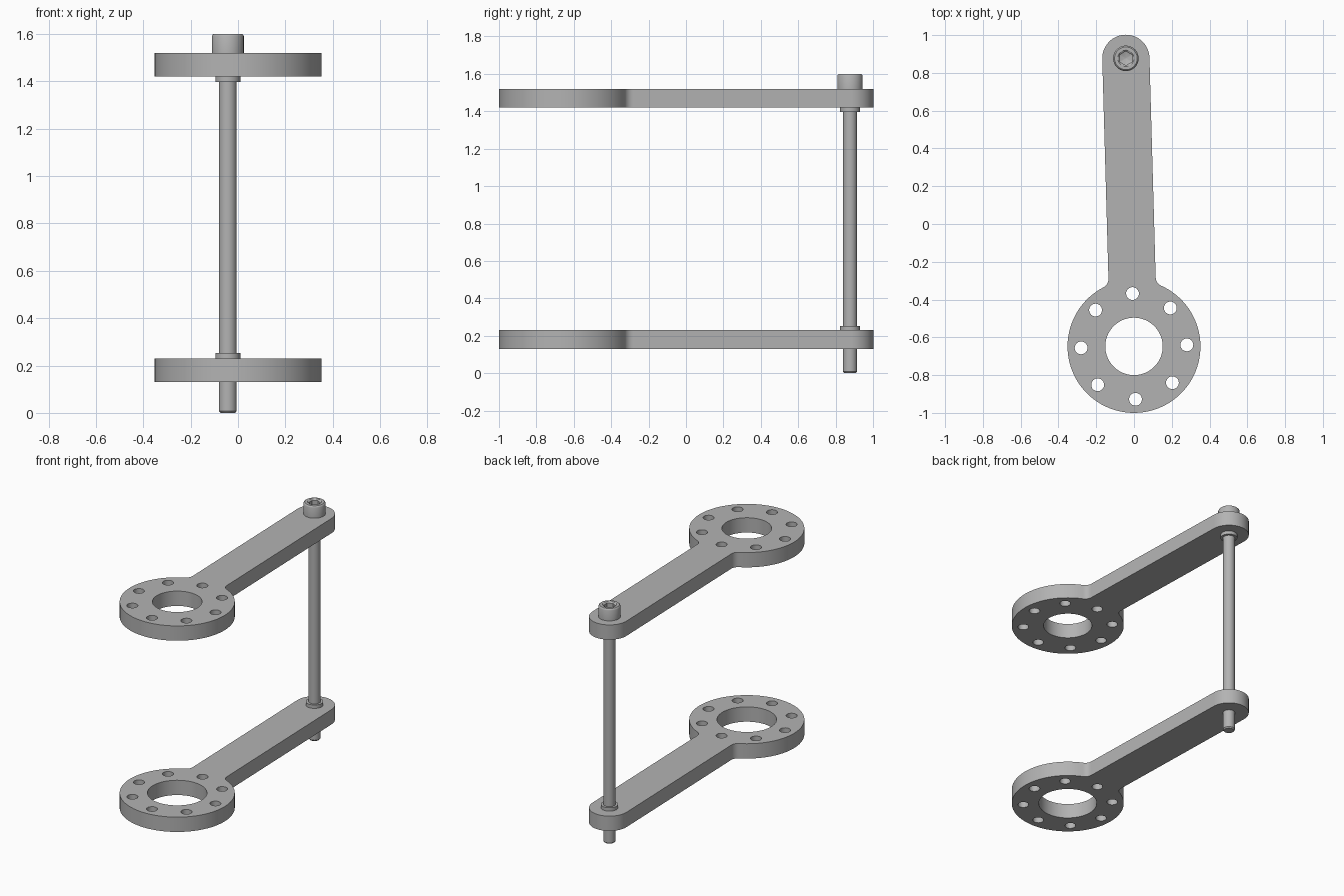
import bpy, bmesh
from math import pi, sin, cos, sqrt, atan2, radians
from mathutils import Matrix, Vector

if "Cube" in bpy.data.objects:
    bpy.data.objects.remove(bpy.data.objects["Cube"], do_unlink=True)

grey = bpy.data.materials.new("metal grey")
GREY = (0.45, 0.45, 0.45, 1)
grey.diffuse_color = GREY
grey.use_nodes = True
grey.node_tree.nodes["Principled BSDF"].inputs["Base Color"].default_value = GREY

# Shared layout: the flange disc centre and the bolt axis
DISC = Vector((0, -0.648, 0))
BOLT = Vector((-0.043, 0.877, 0))
REACH = (BOLT - DISC).length
TILT = atan2(DISC.x - BOLT.x, BOLT.y - DISC.y)
DISC_R, ARM_R, FILLET = 0.352, 0.125, 0.05


def finish(bm, name):
    bmesh.ops.recalc_face_normals(bm, faces=bm.faces)
    mesh = bpy.data.meshes.new(name)
    bm.to_mesh(mesh)
    bm.free()
    mesh.materials.append(grey)
    obj = bpy.data.objects.new(name, mesh)
    bpy.context.collection.objects.link(obj)
    bpy.ops.object.select_all(action='DESELECT')
    obj.select_set(True)
    bpy.context.view_layer.objects.active = obj
    bpy.ops.object.shade_smooth_by_angle(angle=radians(30))
    return obj


def arc(cx, cy, r, start, end, n):
    return [(cx + r * cos(start + (end - start) * i / n),
             cy + r * sin(start + (end - start) * i / n)) for i in range(n + 1)]


def circle(cx, cy, r, n):
    return arc(cx, cy, r, 0, 2 * pi, n)[:-1]


def outline():
    """Disc with a round-ended arm along +y and filleted corners."""
    fx = ARM_R + FILLET
    fy = sqrt((DISC_R + FILLET) ** 2 - fx ** 2)
    a = atan2(fy, fx)
    return (arc(0, 0, DISC_R, pi - a, 2 * pi + a, 80)
            + arc(fx, fy, FILLET, pi + a, pi, 8)[1:]
            + arc(0, REACH, ARM_R, 0, pi, 32)
            + arc(-fx, fy, FILLET, 0, -a, 8)[:-1])


def plate(name, z, thickness, bore):
    bm = bmesh.new()
    loops = [outline(), circle(0, 0, bore, 64)]
    for i in range(8):
        a = pi / 2 + i * pi / 4
        loops.append(circle(0.28 * cos(a), 0.28 * sin(a), 0.034, 24))
    for loop in loops:
        vs = [bm.verts.new((x, y, 0)) for x, y in loop]
        for i, v in enumerate(vs):
            bm.edges.new((vs[i - 1], v))
    bmesh.ops.triangle_fill(bm, edges=bm.edges[:], use_beauty=True,
                            normal=(0, 0, 1))
    geo = bmesh.ops.extrude_face_region(bm, geom=bm.faces[:],
                                        use_keep_orig=True)["geom"]
    bmesh.ops.translate(bm, vec=(0, 0, thickness),
                        verts=[g for g in geo if isinstance(g, bmesh.types.BMVert)])
    place = Matrix.Translation(DISC + Vector((0, 0, z))) @ Matrix.Rotation(TILT, 4, 'Z')
    bmesh.ops.transform(bm, matrix=place, verts=bm.verts)
    return finish(bm, name)


def lathe(name, rings, n=48):
    """Loft (radius, z, is_hexagon) rings on the bolt axis and cap both ends."""
    bm = bmesh.new()
    loops = []
    for r, z, hexagon in rings:
        vs = []
        for i in range(n):
            a = 2 * pi * i / n
            k = r / cos(a % (pi / 3) - pi / 6) if hexagon else r
            a += pi / 6 + TILT
            vs.append(bm.verts.new((BOLT.x + k * cos(a), BOLT.y + k * sin(a), z)))
        loops.append(vs)
    for lo, hi in zip(loops, loops[1:]):
        for i in range(n):
            bm.faces.new((lo[i - 1], lo[i], hi[i], hi[i - 1]))
    bm.faces.new(loops[0])
    bm.faces.new(loops[-1])
    return finish(bm, name)


# Two matching flanged arms, the upper one with a smaller bore
plate("lower_arm", 0.13, 0.10, 0.182)
plate("upper_arm", 1.42, 0.10, 0.152)

# Long bolt: shank with chamfered tip, and cap head with hex socket
lathe("bolt_shank", [(0.031, 0, False), (0.0375, 0.008, False), (0.0375, 1.53, False)])
lathe("bolt_head", [(0.0675, 1.52, False), (0.0675, 1.59, False),
                    (0.065, 1.596, False), (0.06, 1.6, False),
                    (0.043, 1.6, False), (0.032, 1.593, True),
                    (0.032, 1.555, True), (0.004, 1.545, False)])

# Collars on the inner faces of the arms
for name, z in (("lower_collar", 0.23), ("upper_collar", 1.397)):
    lathe(name, [(0.053, z, False), (0.053, z + 0.023, False)])
